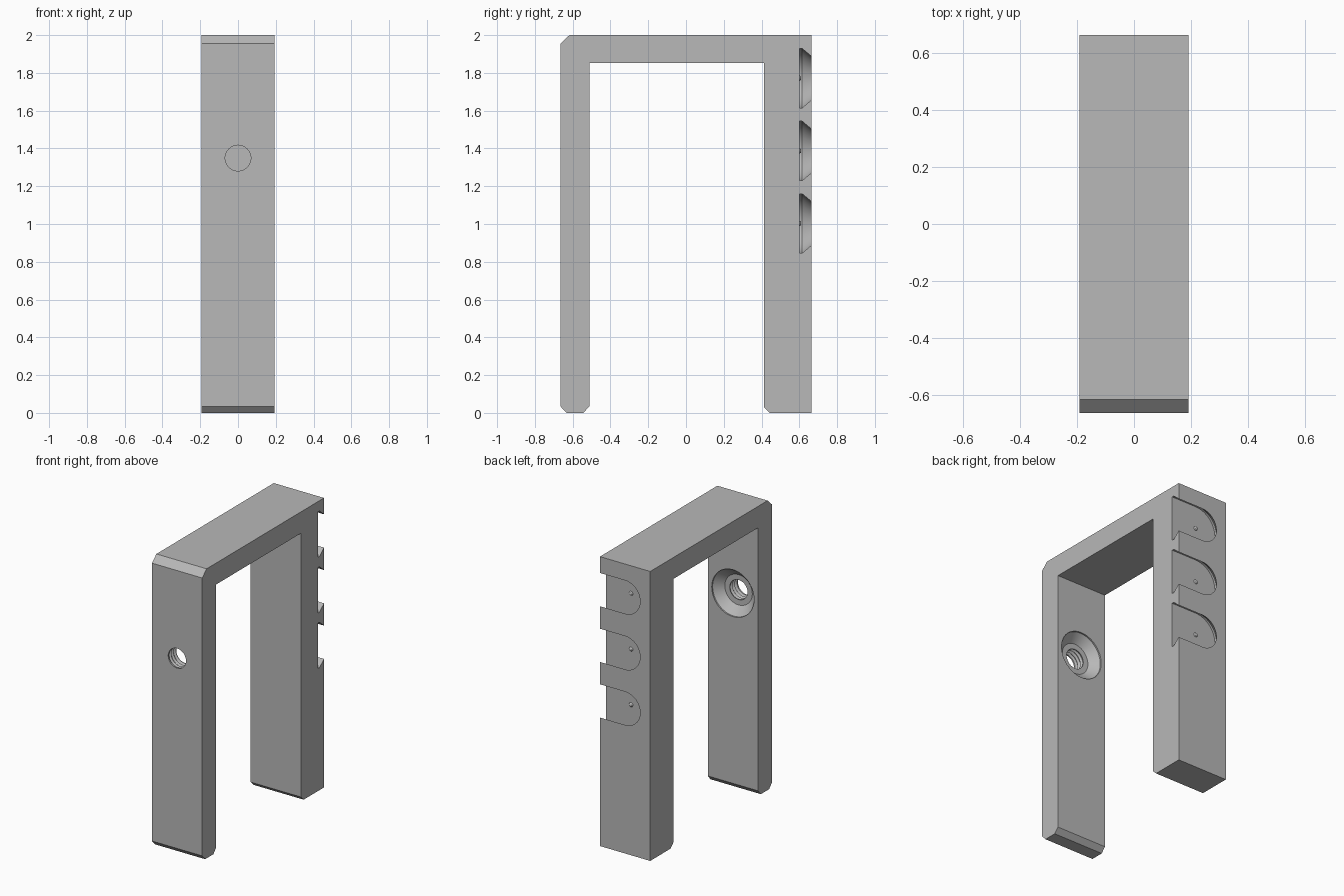
import bpy, bmesh, math

if "Cube" in bpy.data.objects:
    bpy.data.objects.remove(bpy.data.objects["Cube"], do_unlink=True)

grey = bpy.data.materials.new("plain grey")
grey.use_nodes = True
colour = (0.48, 0.48, 0.48, 1)
grey.diffuse_color = colour
grey.node_tree.nodes["Principled BSDF"].inputs["Base Color"].default_value = colour

HALF_W, HALF_D = 0.192, 0.665
SLOT_FLOOR = 0.60
SLOT_HEIGHTS = (1.772, 1.387, 1.003)
BORE_Z = 1.349


def loft(name, rings):
    """Capped solid through rings that share a point count."""
    bm = bmesh.new()
    rows = [[bm.verts.new(p) for p in ring] for ring in rings]
    n = len(rows[0])
    for a, b in zip(rows, rows[1:]):
        for i in range(n):
            j = (i + 1) % n
            bm.faces.new((a[i], a[j], b[j], b[i]))
    bm.faces.new(rows[0])
    bm.faces.new(rows[-1])
    bmesh.ops.recalc_face_normals(bm, faces=bm.faces)
    mesh = bpy.data.meshes.new(name)
    bm.to_mesh(mesh)
    bm.free()
    mesh.materials.append(grey)
    obj = bpy.data.objects.new(name, mesh)
    bpy.context.scene.collection.objects.link(obj)
    return obj


def circle(y, r, z, n=48):
    steps = [2 * math.pi * i / n for i in range(n)]
    return [(r * math.cos(t), y, z + r * math.sin(t)) for t in steps]


def slot_outline(y, r, z, n=24):
    """Round end towards -x, open end past the +x side."""
    arc = [math.pi * (0.5 + i / n) for i in range(n + 1)]
    pts = [(r * math.cos(t), y, z + r * math.sin(t)) for t in arc]
    return pts + [(0.3, y, z - r), (0.3, y, z + r)]


# Bracket: chamfered U profile extruded across the width
profile = [
    (-HALF_D, 0.035), (-0.633, 0), (-0.543, 0), (-0.512, 0.035),
    (-0.512, 1.852), (0.413, 1.852), (0.413, 0.03), (0.443, 0),
    (HALF_D, 0), (HALF_D, 2), (-0.617, 2), (-HALF_D, 1.955),
]
bracket = loft("bracket", [[(x, y, z) for y, z in profile] for x in (-HALF_W, HALF_W)])

# Dovetail slots on the back leg
cutters = []
for z in SLOT_HEIGHTS:
    layers = ((SLOT_FLOOR, 0.157), (0.615, 0.157), (HALF_D, 0.115), (0.675, 0.106))
    cutters.append(loft("slot_cutter", [slot_outline(y, r, z) for y, r in layers]))

# Threaded bore with countersink through the front leg
bore = [(-0.70, 0.068), (-0.655, 0.068)]
for i in range(3):
    y = -0.655 + 0.026 * i
    bore += [(y + 0.009, 0.081), (y + 0.015, 0.081), (y + 0.024, 0.068)]
bore += [(-0.575, 0.068), (-0.574, 0.105), (-0.522, 0.162), (-0.49, 0.162)]
cutters.append(loft("bore_cutter", [circle(y, r, BORE_Z) for y, r in bore]))

for cutter in cutters:
    cutter.hide_render = True
    mod = bracket.modifiers.new("cut", 'BOOLEAN')
    mod.operation = 'DIFFERENCE'
    mod.solver = 'EXACT'
    mod.object = cutter

# Bake the cuts and drop the cutters
bpy.context.view_layer.update()
deps = bpy.context.evaluated_depsgraph_get()
baked = bpy.data.meshes.new_from_object(bracket.evaluated_get(deps))
bracket.modifiers.clear()
bracket.data = baked
for cutter in cutters:
    bpy.data.objects.remove(cutter, do_unlink=True)

# Small locking bump on each slot floor
parts = [bracket]
for i, z in enumerate(SLOT_HEIGHTS):
    layers = ((SLOT_FLOOR - 0.01, 0.015), (SLOT_FLOOR, 0.015),
              (SLOT_FLOOR + 0.007, 0.011), (SLOT_FLOOR + 0.01, 0.005))
    parts.append(loft(f"slot_bump_{i + 1}", [circle(y, r, z, 16) for y, r in layers]))

bpy.ops.object.select_all(action='DESELECT')
for part in parts:
    part.select_set(True)
bpy.context.view_layer.objects.active = bracket
bpy.ops.object.shade_smooth_by_angle(angle=math.radians(25))
